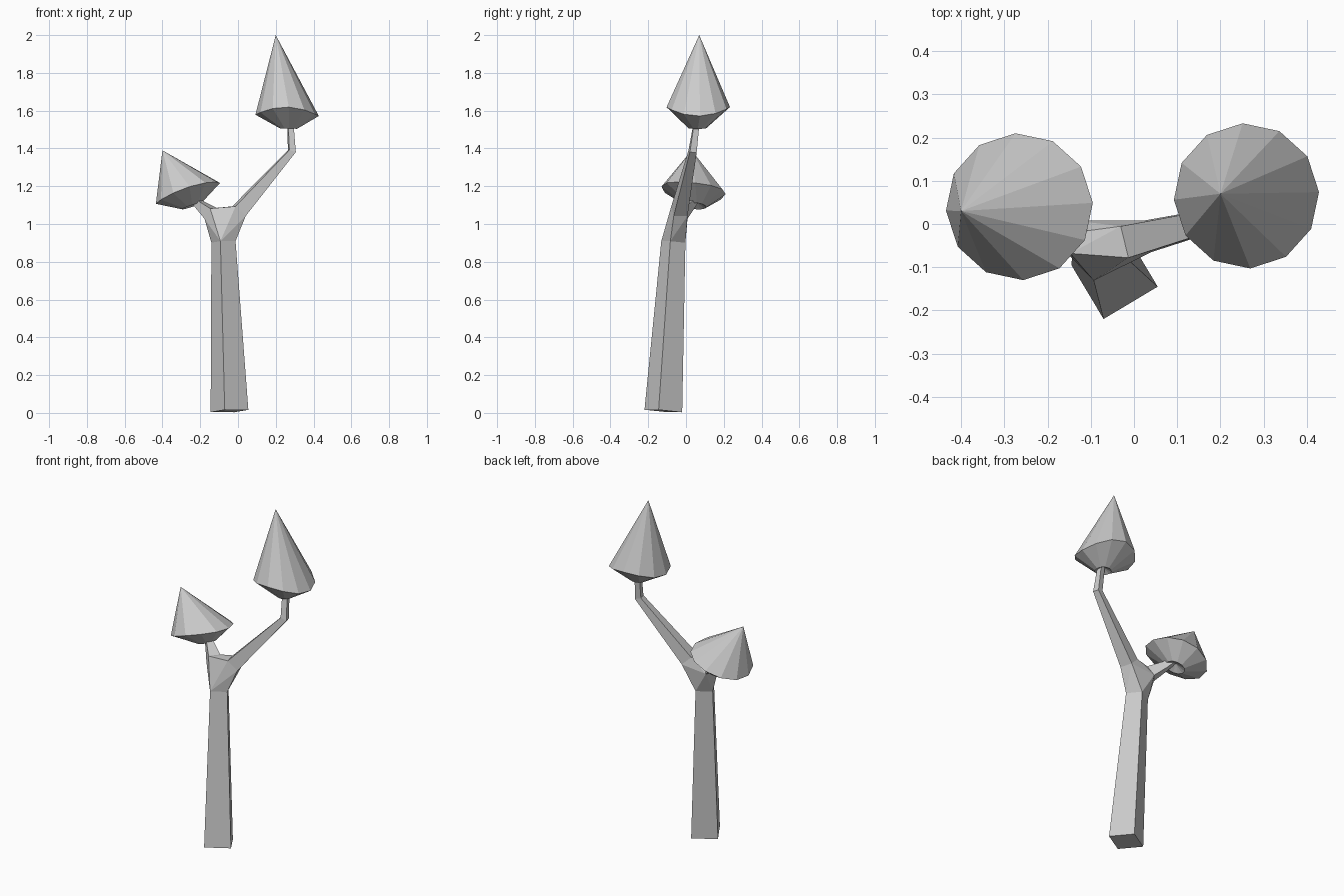
import bpy
import bmesh
from math import cos, sin, pi
from mathutils import Vector

if "Cube" in bpy.data.objects:
    bpy.data.objects.remove(bpy.data.objects["Cube"], do_unlink=True)

grey = bpy.data.materials.new("plain grey")
grey.use_nodes = True
colour = (0.6, 0.6, 0.6, 1)
grey.diffuse_color = colour
grey.node_tree.nodes["Principled BSDF"].inputs["Base Color"].default_value = colour


def finish(bm, name):
    bmesh.ops.recalc_face_normals(bm, faces=bm.faces)
    mesh = bpy.data.meshes.new(name)
    bm.to_mesh(mesh)
    bm.free()
    mesh.materials.append(grey)
    obj = bpy.data.objects.new(name, mesh)
    bpy.context.collection.objects.link(obj)


def square(bm, centre, axis, corner):
    """Four-sided ring across axis, with its first corner towards corner."""
    axis = Vector(axis).normalized()
    corner = Vector(corner)
    a = (corner - axis * corner.dot(axis)).normalized() * corner.length
    b = axis.cross(a)
    return [bm.verts.new(Vector(centre) + d) for d in (a, b, -a, -b)]


def bridge(bm, low, high):
    n = len(low)
    for i in range(n):
        j = (i + 1) % n
        bm.faces.new((low[i], low[j], high[j], high[i]))


def limb(bm, rings):
    for low, high in zip(rings, rings[1:]):
        bridge(bm, low, high)
    bm.faces.new(rings[-1])


# Leaning trunk with a fork and two bent limbs
bm = bmesh.new()
lean = (-0.04, 0.07, 0.9)
base = square(bm, (-0.045, -0.12, 0.01), lean, (-0.025, -0.1, 0))
neck = square(bm, (-0.077, -0.067, 0.905), lean, (-0.016, -0.064, 0))

rise = Vector((0.285, 0.07, 0.32))
side = Vector((-0.24, 0.97, 0))
diag = (side + rise.cross(side).normalized()).normalized()
right_limb = [square(bm, (0.005, -0.035, 1.068), rise, diag * 0.053),
              square(bm, (0.285, 0.035, 1.385), (0.12, 0.05, 0.4), diag * 0.026),
              square(bm, (0.278, 0.055, 1.53), (0, 0.1, 1), diag * 0.02)]

reach = Vector((-0.09, 0.07, 0.08))
side = Vector((0.07, 0.09, 0)).normalized()
diag = (side + reach.cross(side).normalized()).normalized()
left_limb = [square(bm, (-0.142, -0.03, 1.055), reach, diag * 0.047),
             square(bm, (-0.2, 0.02, 1.1), reach, diag * 0.03),
             square(bm, (-0.24, 0.055, 1.14), reach, diag * 0.023)]

joints = [neck, right_limb[0], left_limb[0]]
bmesh.ops.convex_hull(bm, input=[v for ring in joints for v in ring])
inner = [f for f in bm.faces if any(all(v in r for v in f.verts) for r in joints)]
bmesh.ops.delete(bm, geom=inner, context="FACES")
limb(bm, [neck, base])
limb(bm, right_limb)
limb(bm, left_limb)
finish(bm, "forked_trunk")


# Pointed crowns: twelve-sided cone, waved rim, tapered and hollow underside
def crown(name, apex, rim, radius, slope, wave, foot, foot_radius, hollow):
    bm = bmesh.new()
    angles = [2 * pi * (i + 0.1) / 12 for i in range(12)]

    def ring(centre, r, ripple):
        return [bm.verts.new(Vector(centre) + Vector((
            r * cos(t), r * sin(t),
            r * (slope[0] * cos(t) + slope[1] * sin(t)) - ripple * cos(2 * t))))
            for t in angles]

    brim = ring(rim, radius, wave)
    under = ring(foot, foot_radius, 0)
    bridge(bm, under, brim)
    for loop, tip in ((brim, apex), (under, hollow)):
        point = bm.verts.new(tip)
        for i in range(12):
            bm.faces.new((loop[i], loop[(i + 1) % 12], point))
    finish(bm, name)


crown("upper_crown", (0.2, 0.07, 2.0), (0.26, 0.065, 1.597), 0.168, (-0.02, 0),
      0.022, (0.268, 0.06, 1.505), 0.045, (0.268, 0.06, 1.53))
crown("lower_crown", (-0.4, 0.03, 1.39), (-0.265, 0.04, 1.17), 0.17, (0.33, -0.1),
      0.008, (-0.245, 0.055, 1.095), 0.052, (-0.25, 0.055, 1.12))
